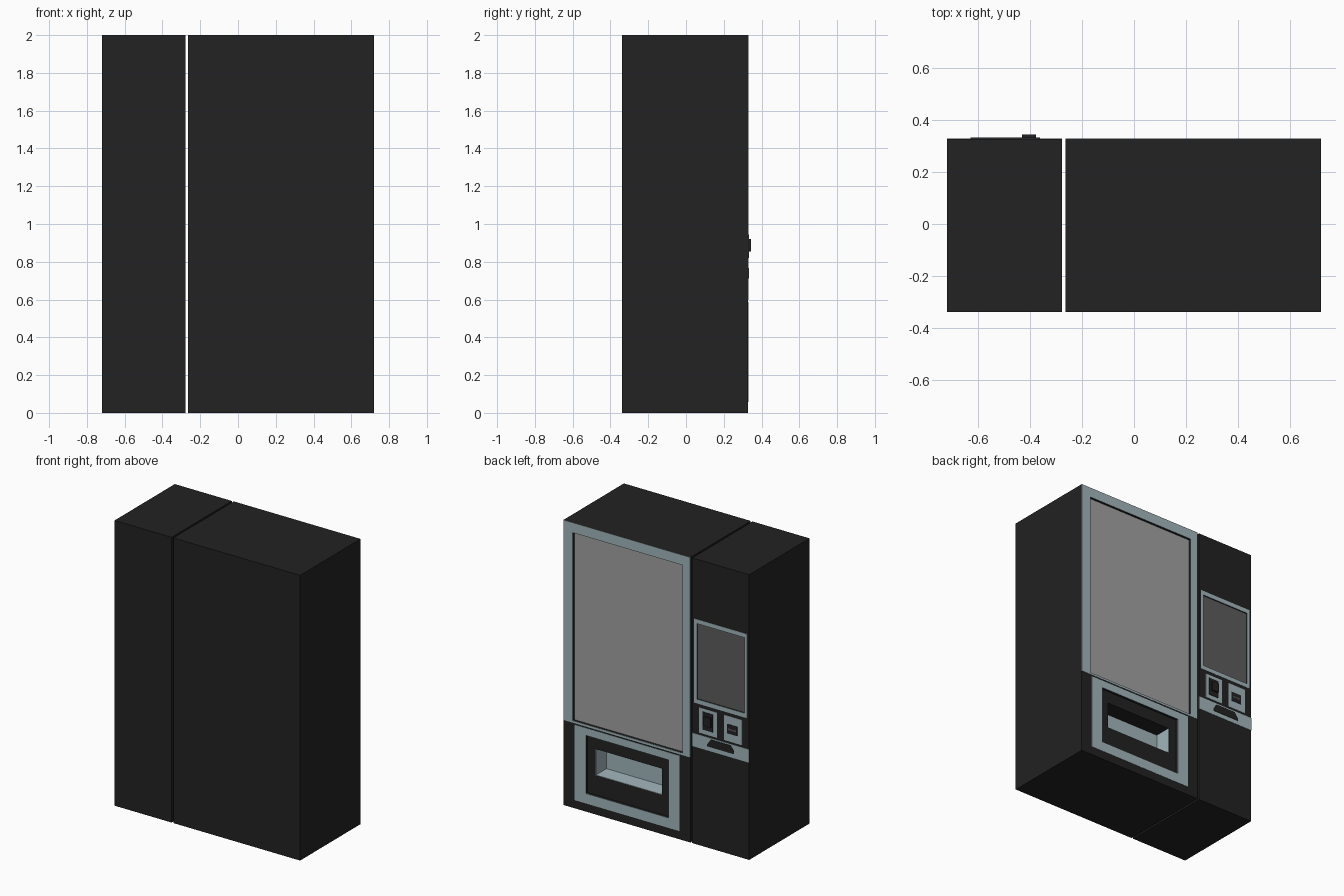
import bpy, bmesh

if "Cube" in bpy.data.objects:
    bpy.data.objects.remove(bpy.data.objects["Cube"])


def material(name, rgb):
    m = bpy.data.materials.new(name)
    m.diffuse_color = (*rgb, 1)
    m.use_nodes = True
    m.node_tree.nodes["Principled BSDF"].inputs["Base Color"].default_value = m.diffuse_color
    return m


BLACK = material("black_paint", (0.016, 0.016, 0.016))
METAL = material("pale_metal", (0.36, 0.47, 0.50))
GLASS = material("grey_glass", (0.36, 0.36, 0.36))
SCREEN = material("dark_screen", (0.11, 0.11, 0.11))
FRONT = 0.33    # outermost plane of the trims
PANEL = 0.328   # cabinet face just behind the trims


def prism(name, outline, y0, y1, mat):
    """Extrude an x-z outline from y0 to y1."""
    bm = bmesh.new()
    a = [bm.verts.new((x, y0, z)) for x, z in outline]
    b = [bm.verts.new((x, y1, z)) for x, z in outline]
    n = len(outline)
    bm.faces.new(a)
    bm.faces.new(b[::-1])
    for i in range(n):
        bm.faces.new((a[i], b[i], b[(i + 1) % n], a[(i + 1) % n]))
    bmesh.ops.recalc_face_normals(bm, faces=bm.faces)
    me = bpy.data.meshes.new(name)
    bm.to_mesh(me)
    bm.free()
    me.materials.append(mat)
    ob = bpy.data.objects.new(name, me)
    bpy.context.collection.objects.link(ob)
    return ob


def box(name, x0, x1, z0, z1, y0, y1, mat):
    return prism(name, [(x0, z0), (x1, z0), (x1, z1), (x0, z1)], y0, y1, mat)


def cut(ob, x0, x1, z0, z1, y0):
    """Sink a rectangular pocket through the front down to y0."""
    cutter = box("cutter", x0, x1, z0, z1, y0, 0.5, BLACK)
    cutter.hide_render = True
    mod = ob.modifiers.new("pocket", "BOOLEAN")
    mod.operation, mod.solver, mod.object = "DIFFERENCE", "EXACT", cutter
    bpy.context.view_layer.objects.active = ob
    bpy.ops.object.modifier_apply(modifier=mod.name)
    bpy.data.objects.remove(cutter)


def frame(name, outer, inner):
    """Flat metal trim with a rectangular opening."""
    ob = box(name, *outer, PANEL, FRONT, METAL)
    cut(ob, *inner, 0.2)


# regions as x0, x1, z0, z1
window = (-0.205, 0.648, 0.612, 1.93)
hatch = (-0.095, 0.546, 0.128, 0.535)
mouth = (-0.034, 0.484, 0.265, 0.45)
screen = (-0.685, -0.315, 1.02, 1.55)

# cabinets with their pockets
main = box("main_cabinet", -0.264, 0.72, 0, 2, -0.34, PANEL, BLACK)
cut(main, *window, 0.308)
cut(main, *hatch, 0.312)
cut(main, *mouth, 0.19)
side = box("control_cabinet", -0.72, -0.278, 0, 2, -0.34, PANEL, BLACK)
cut(side, *screen, 0.318)

# trims around window, hatch and screen
frame("window_frame", (-0.264, 0.72, 0.597, 2), window)
frame("hatch_frame", (-0.18, 0.635, 0.058, 0.587), hatch)
frame("screen_frame", (-0.705, -0.294, 0.99, 1.58), screen)
box("window_glass", *window, 0.30, 0.312, GLASS)
box("touch_screen", *screen, 0.31, 0.321, SCREEN)

# pale lining inside the delivery mouth
x0, x1, z0, z1 = mouth
box("mouth_back", x0, x1, z0, z1, 0.18, 0.194, METAL)
box("mouth_floor", x0, x1, z0 - 0.01, z0 + 0.003, 0.19, 0.311, METAL)
for tag, x in (("left", x0), ("right", x1)):
    box("mouth_wall_" + tag, x - 0.003, x + 0.003, z0, z1, 0.19, 0.311, METAL)

# payment plates, readers and slot
box("card_plate", -0.472, -0.333, 0.79, 0.967, PANEL, FRONT, METAL)
box("note_plate", -0.667, -0.526, 0.79, 0.967, PANEL, FRONT, METAL)
box("card_reader", -0.44, -0.362, 0.82, 0.945, PANEL, 0.333, BLACK)
box("card_reader_head", -0.432, -0.378, 0.855, 0.92, 0.33, 0.345, BLACK)
box("note_reader", -0.63, -0.55, 0.845, 0.91, PANEL, 0.333, BLACK)
box("note_slot", -0.62, -0.56, 0.872, 0.882, 0.33, 0.334, SCREEN)

# coin tray band and scoop
box("tray_band", -0.72, -0.278, 0.682, 0.775, PANEL, FRONT, METAL)
prism("coin_scoop", [(-0.605, 0.712), (-0.398, 0.712), (-0.398, 0.728),
                     (-0.425, 0.766), (-0.578, 0.766), (-0.605, 0.728)],
      PANEL, 0.333, BLACK)
